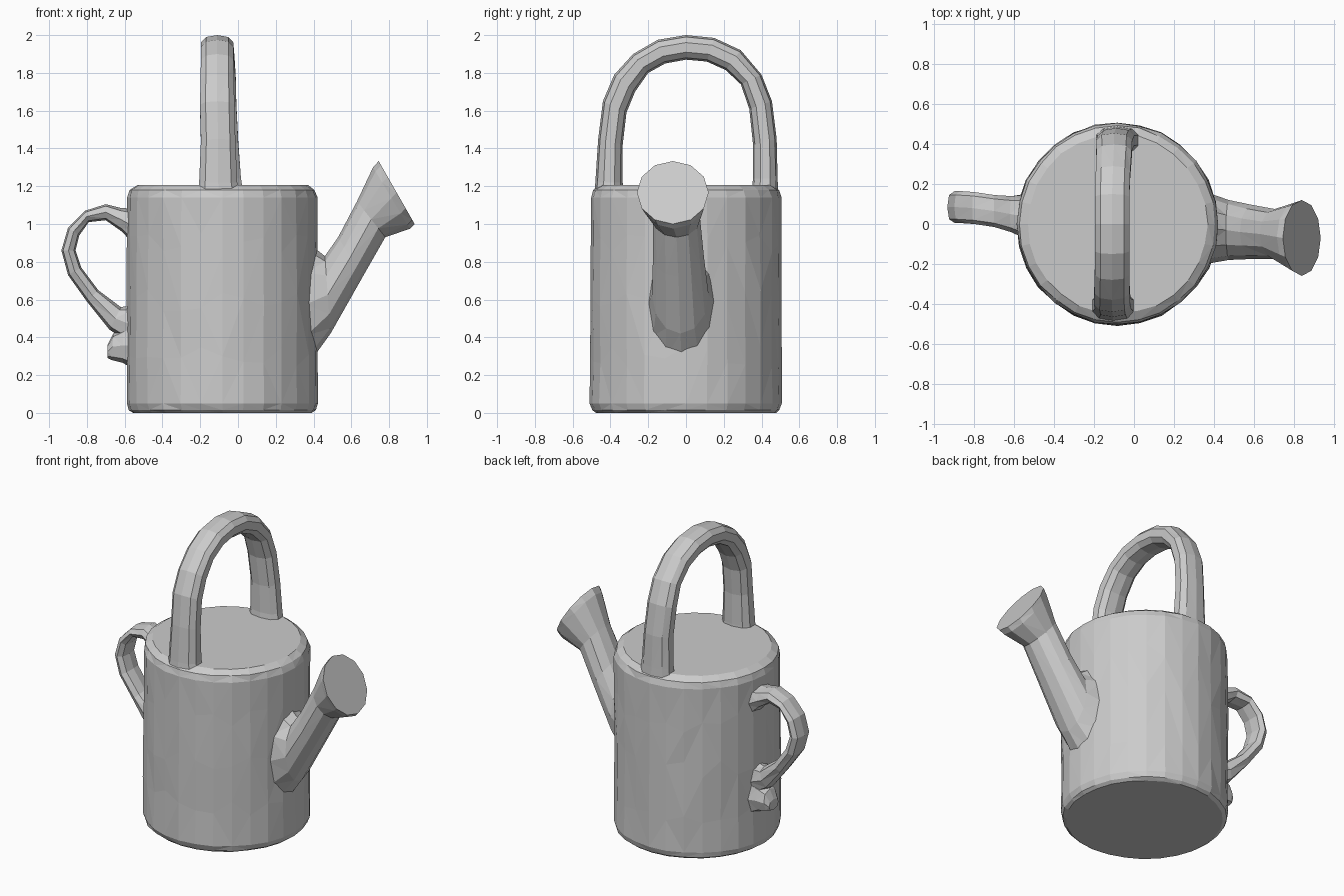
import bpy, bmesh, random
from math import cos, sin, pi
from mathutils import Vector

random.seed(4)


def finish(name, bm):
    bmesh.ops.recalc_face_normals(bm, faces=bm.faces)
    mesh = bpy.data.meshes.new(name)
    bm.to_mesh(mesh)
    bm.free()
    obj = bpy.data.objects.new(name, mesh)
    bpy.context.collection.objects.link(obj)
    return obj


def skin(name, rings, triangulate=True):
    """Bridge equal-sized rings of points and cap both ends."""
    bm = bmesh.new()
    loops = [[bm.verts.new(p) for p in ring] for ring in rings]
    n = len(loops[0])
    for a, b in zip(loops, loops[1:]):
        for i in range(n):
            j = (i + 1) % n
            quad = bm.faces.new((a[i], a[j], b[j], b[i]))
            if triangulate:
                bmesh.ops.triangulate(bm, faces=[quad])
    bm.faces.new(loops[0])
    bm.faces.new(loops[-1])
    return finish(name, bm)


def loft(name, stations, plane, sides=10, power=0.8):
    """Tube from stations (outer u, outer z, inner u, inner z, side centre, side half width)."""
    def soft(v):
        return abs(v) ** power * (1 if v > 0 else -1)
    rings = []
    for ou, oz, iu, iz, c, h in stations:
        ring = []
        for k in range(sides):
            t = 2 * pi * k / sides
            m = soft(cos(t)) / 2
            u = (ou + iu) / 2 + (ou - iu) * m
            z = (oz + iz) / 2 + (oz - iz) * m
            w = c + h * soft(sin(t))
            ring.append(Vector((u, w, z)) if plane == "xz" else Vector((w, u, z)))
        rings.append(ring)
    return skin(name, rings)


# Can body: lathed drum with softened rims and slightly uneven facets
profile = [(0.475, 0.005), (0.495, 0.015), (0.507, 0.05), (0.505, 0.3), (0.503, 0.6),
           (0.503, 0.9), (0.503, 1.14), (0.49, 1.18), (0.45, 1.207)]
body_rings = []
for r, z in profile:
    ring = []
    for k in range(28):
        a = 2 * pi * k / 28
        rr = r + random.uniform(-0.004, 0.004)
        wobble = random.uniform(-0.06, 0.06) if 0.2 < z < 1 else 0
        ring.append(Vector((-0.083 + rr * cos(a), rr * sin(a), z + wobble)))
    body_rings.append(ring)
for v in body_rings[0]:
    v.z = 0
skin("can_body", body_rings)

# Tall carrying handle arching across the top
loft("top_handle", [
    (-0.49, 1.12, -0.33, 1.12, -0.10, 0.12),
    (-0.48, 1.22, -0.335, 1.22, -0.105, 0.105),
    (-0.465, 1.45, -0.335, 1.42, -0.105, 0.095),
    (-0.44, 1.65, -0.315, 1.59, -0.11, 0.095),
    (-0.38, 1.79, -0.27, 1.70, -0.11, 0.092),
    (-0.28, 1.90, -0.20, 1.80, -0.11, 0.09),
    (-0.15, 1.975, -0.11, 1.85, -0.11, 0.09),
    (0.00, 2.00, 0.00, 1.87, -0.11, 0.09),
    (0.15, 1.985, 0.11, 1.86, -0.11, 0.09),
    (0.29, 1.92, 0.21, 1.815, -0.105, 0.09),
    (0.40, 1.79, 0.29, 1.74, -0.10, 0.092),
    (0.455, 1.65, 0.335, 1.61, -0.10, 0.095),
    (0.48, 1.45, 0.355, 1.42, -0.09, 0.095),
    (0.485, 1.24, 0.355, 1.24, -0.085, 0.105),
    (0.49, 1.12, 0.34, 1.12, -0.08, 0.12),
], "yz")

# Spout with a flared root and a wide flat rose
loft("spout", [
    (0.36, 0.91, 0.36, 0.24, -0.02, 0.18),
    (0.46, 0.83, 0.49, 0.42, -0.03, 0.15),
    (0.53, 0.93, 0.66, 0.72, -0.04, 0.135),
    (0.63, 1.12, 0.78, 0.93, -0.05, 0.125),
    (0.715, 1.30, 0.91, 0.975, -0.065, 0.175),
    (0.745, 1.333, 0.935, 1.00, -0.07, 0.19),
], "xz", sides=12, power=1)

# Rear grip loop
loft("rear_handle", [
    (-0.54, 1.08, -0.54, 0.88, 0.035, 0.11),
    (-0.62, 1.085, -0.615, 0.96, 0.05, 0.09),
    (-0.70, 1.105, -0.70, 1.02, 0.065, 0.08),
    (-0.81, 1.07, -0.79, 1.01, 0.08, 0.08),
    (-0.90, 0.98, -0.84, 0.94, 0.085, 0.08),
    (-0.935, 0.86, -0.86, 0.86, 0.085, 0.08),
    (-0.90, 0.73, -0.83, 0.77, 0.085, 0.08),
    (-0.80, 0.59, -0.74, 0.65, 0.08, 0.075),
    (-0.68, 0.44, -0.62, 0.56, 0.06, 0.075),
    (-0.56, 0.36, -0.56, 0.57, 0.05, 0.08),
], "xz", sides=8)

# Small stub below the rear grip
loft("rear_handle_stub", [
    (-0.55, 0.48, -0.55, 0.23, 0.05, 0.10),
    (-0.61, 0.45, -0.61, 0.265, 0.055, 0.085),
    (-0.66, 0.42, -0.67, 0.28, 0.06, 0.07),
    (-0.69, 0.36, -0.69, 0.29, 0.06, 0.05),
], "xz", sides=8)
